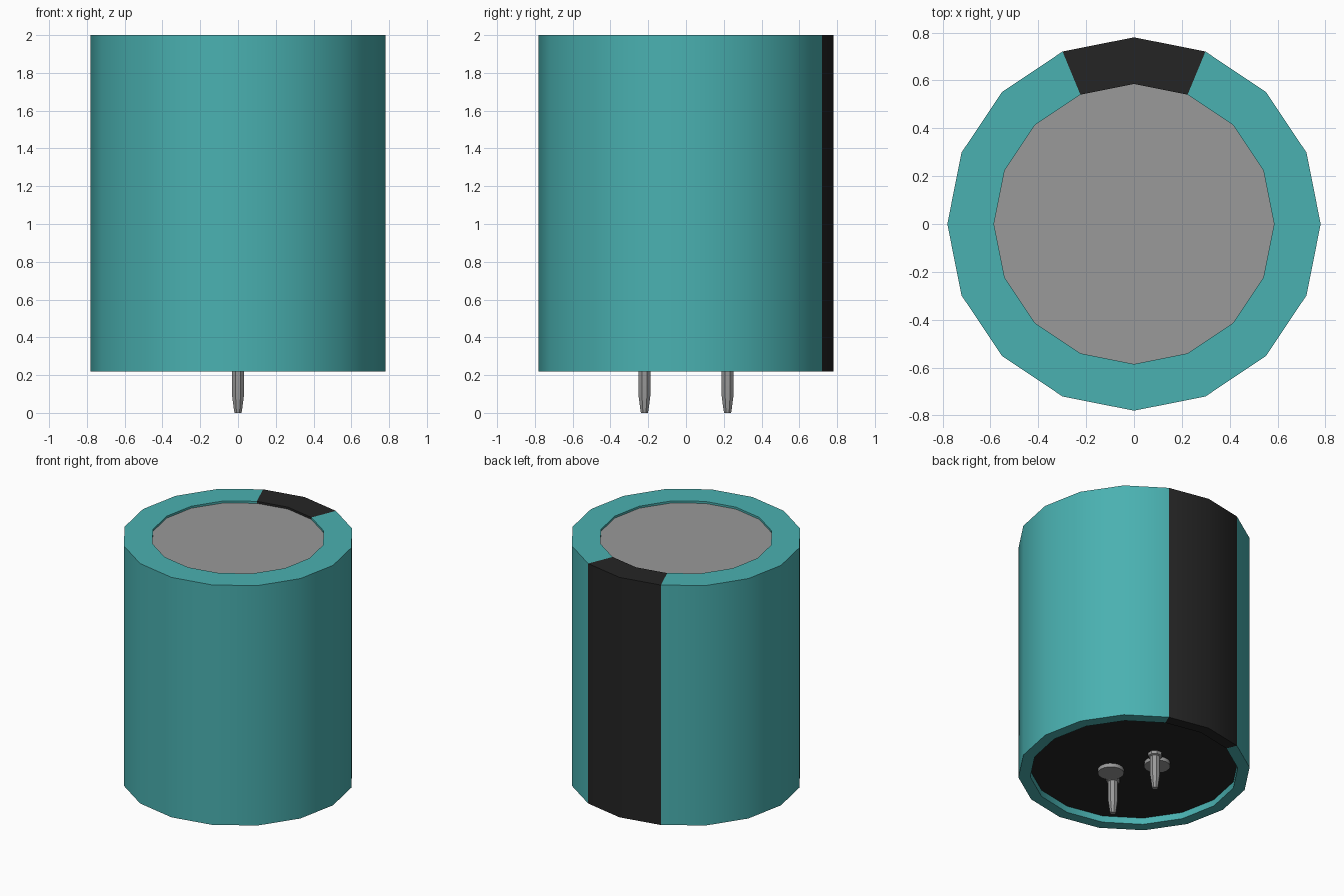
import bpy, bmesh, math

cube = bpy.data.objects.get("Cube")
if cube:
    bpy.data.objects.remove(cube, do_unlink=True)


def material(name, rgb):
    m = bpy.data.materials.new(name)
    m.use_nodes = True
    m.diffuse_color = (*rgb, 1)
    bsdf = next(n for n in m.node_tree.nodes if n.type == 'BSDF_PRINCIPLED')
    bsdf.inputs["Base Color"].default_value = (*rgb, 1)
    return m


TEAL = material("teal", (0.068, 0.44, 0.44))
BLACK = material("black", (0.018, 0.018, 0.018))
GREY = material("grey", (0.32, 0.32, 0.32))


def lathe(name, profile, sides, mats, closed=False, at=(0, 0), turn=0.0):
    """Revolve (radius, z) points about z; a closed profile makes a ring, an open one is capped."""
    bm = bmesh.new()
    rings = []
    for r, z in profile:
        angles = [turn + 2 * math.pi * i / sides for i in range(sides)]
        rings.append([bm.verts.new((r * math.cos(a), r * math.sin(a), z)) for a in angles])
    pairs = list(zip(rings, rings[1:]))
    if closed:
        pairs.append((rings[-1], rings[0]))
    else:
        bm.faces.new(rings[0])
        bm.faces.new(rings[-1])
    for low, high in pairs:
        for i in range(sides):
            j = (i + 1) % sides
            bm.faces.new((low[i], low[j], high[j], high[i]))
    bmesh.ops.recalc_face_normals(bm, faces=bm.faces)
    mesh = bpy.data.meshes.new(name)
    bm.to_mesh(mesh)
    bm.free()
    for m in mats:
        mesh.materials.append(m)
    obj = bpy.data.objects.new(name, mesh)
    obj.location = (*at, 0)
    bpy.context.collection.objects.link(obj)
    bpy.ops.object.select_all(action='DESELECT')
    obj.select_set(True)
    bpy.context.view_layer.objects.active = obj
    bpy.ops.object.shade_smooth_by_angle(angle=math.radians(30))
    return obj


# Plastic sleeve, with a black stripe two facets wide at the back
sleeve = lathe("sleeve", [(0.70, 0.27), (0.70, 0.22), (0.78, 0.22),
                          (0.78, 2.0), (0.585, 2.0), (0.585, 1.98)],
               16, [TEAL, BLACK], closed=True)
for face in sleeve.data.polygons:
    if abs(math.atan2(face.center.x, face.center.y)) < math.radians(22.5):
        face.material_index = 1

# Recessed metal top and rubber base
lathe("top_plate", [(0.585, 1.96), (0.585, 1.985)], 16, [GREY])
lathe("base_plug", [(0.70, 0.268), (0.70, 0.29)], 16, [BLACK])

# Two flanged pins, and two round studs beside them
for side, label in ((-1, "front"), (1, "back")):
    lathe(label + "_pin", [(0.02, 0.0), (0.024, 0.02), (0.035, 0.10), (0.035, 0.24),
                           (0.048, 0.245), (0.048, 0.272)],
          8, [GREY], at=(0, 0.22 * side), turn=math.pi / 8)
    lathe(label + "_stud", [(0.088, 0.24), (0.088, 0.272)],
          16, [GREY], at=(-0.09 * side, 0.135 * side))
